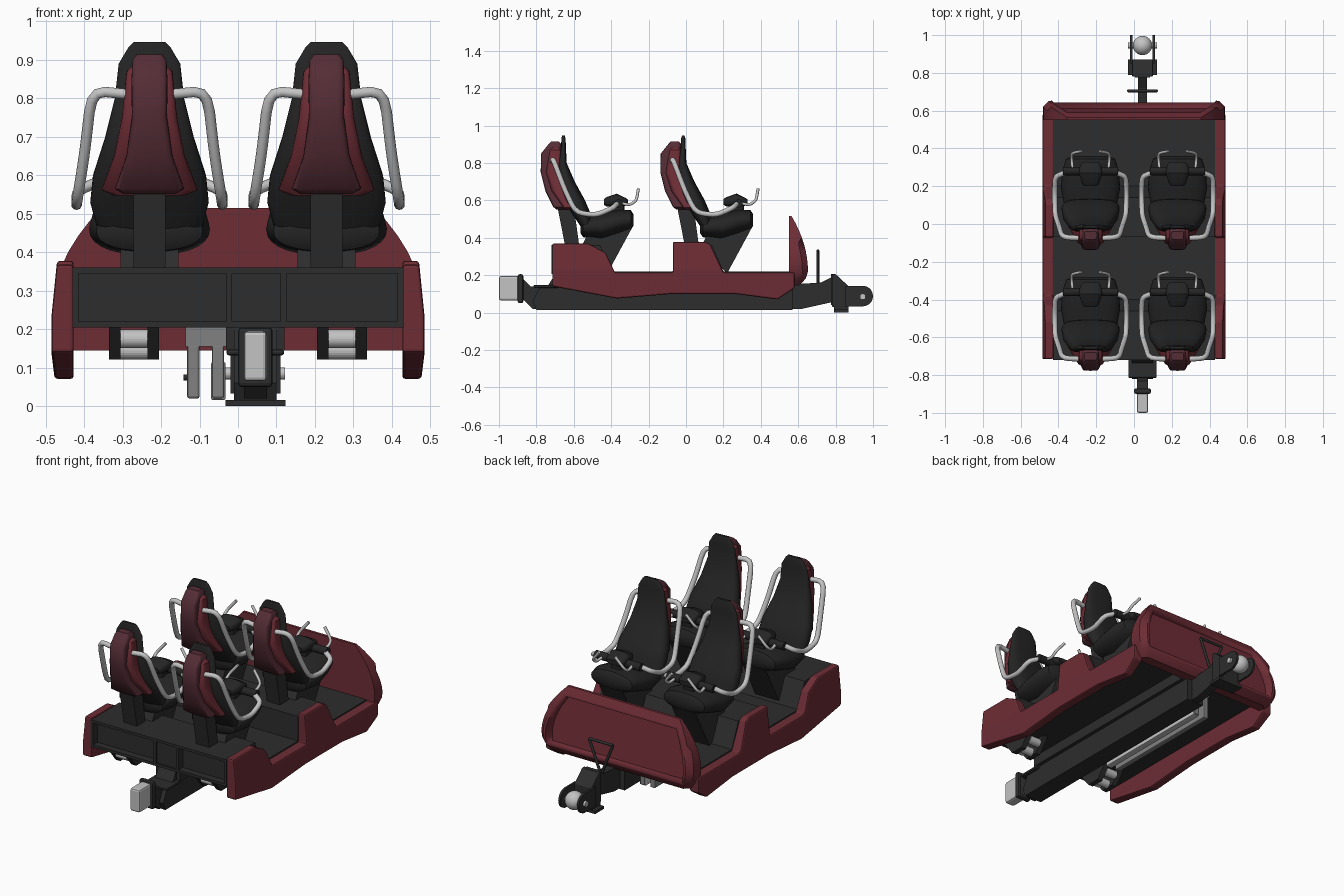
import bpy, bmesh, math
from mathutils import Vector

if "Cube" in bpy.data.objects:
    bpy.data.objects.remove(bpy.data.objects["Cube"])

def mat(name, r, g, b):
    m = bpy.data.materials.new(name)
    m.diffuse_color = (r, g, b, 1)
    m.use_nodes = True
    m.node_tree.nodes["Principled BSDF"].inputs["Base Color"].default_value = m.diffuse_color
    return m

RED = mat("dark red", .155, .026, .036)
MAROON = mat("maroon", .09, .026, .036)
DARK = mat("charcoal", .026, .026, .026)
BLACK = mat("seat black", .018, .018, .019)
STEEL = mat("light steel", .55, .55, .55)
GREY = mat("mid grey", .22, .22, .22)
C = .045  # the spine and couplings sit off centre

def finish(name, bm, m, bevel=0, smooth=False):
    bmesh.ops.recalc_face_normals(bm, faces=bm.faces)
    me = bpy.data.meshes.new(name)
    bm.to_mesh(me)
    bm.free()
    me.materials.append(m)
    ob = bpy.data.objects.new(name, me)
    bpy.context.collection.objects.link(ob)
    if bevel:
        b = ob.modifiers.new("bevel", 'BEVEL')
        b.width, b.segments, b.limit_method = bevel, 2, 'ANGLE'
    if smooth:
        bpy.context.view_layer.objects.active = ob
        ob.select_set(True)
        bpy.ops.object.shade_smooth_by_angle(angle=math.radians(40))
        ob.select_set(False)
    return ob

def prism(name, pts, hw, m, cx=0, bevel=0):
    """Side outline (y, z) extruded to half width hw about cx."""
    bm = bmesh.new()
    f = bm.faces.new([bm.verts.new((cx - hw, y, z)) for y, z in pts])
    g = bmesh.ops.extrude_face_region(bm, geom=[f])['geom']
    bmesh.ops.translate(bm, vec=(2 * hw, 0, 0), verts=[v for v in g if isinstance(v, bmesh.types.BMVert)])
    return finish(name, bm, m, bevel)

def box(name, cx, hw, y0, y1, z0, z1, m, bevel=0):
    return prism(name, [(y0, z0), (y1, z0), (y1, z1), (y0, z1)], hw, m, cx, bevel)

def rod(name, cx, hw, y, z, r, m):
    turn = [i * math.pi / 12 for i in range(24)]
    return prism(name, [(y + r * math.cos(a), z + r * math.sin(a)) for a in turn], hw, m, cx)

def loft(name, rings, m, axis='z', e=.7, n=28, cap=.014):
    """Rounded sections (t, centre, half width, half depth) along an axis, with rounded ends."""
    d = math.copysign(cap, rings[-1][0] - rings[0][0])
    ends = [(t + k, c, hw * .75, hd * .6) for (t, c, hw, hd), k in ((rings[0], -d), (rings[-1], d))]
    loops = []
    for t, c, hw, hd in [ends[0]] + rings + [ends[1]]:
        loops.append([])
        for i in range(n):
            co, si = math.cos(2 * math.pi * i / n), math.sin(2 * math.pi * i / n)
            u = math.copysign(abs(co) ** e, co) * hw
            w = math.copysign(abs(si) ** e, si) * hd + c
            loops[-1].append((u, w, t) if axis == 'z' else (u, t, w))
    return skin(name, loops, m)

def skin(name, loops, m):
    bm = bmesh.new()
    loops = [[bm.verts.new(p) for p in l] for l in loops]
    for a, b in zip(loops, loops[1:]):
        for i in range(len(a)):
            j = (i + 1) % len(a)
            bm.faces.new((a[i], a[j], b[j], b[i]))
    bm.faces.new(loops[0])
    bm.faces.new(loops[-1])
    return finish(name, bm, m, smooth=True)

def tube(name, pts, r, m):
    cu = bpy.data.curves.new(name, 'CURVE')
    cu.dimensions, cu.bevel_depth, cu.bevel_resolution, cu.use_fill_caps = '3D', r, 3, True
    s = cu.splines.new('POLY')
    p = [Vector(q) for q in pts]
    out = [p[0]]
    for a, b, c in zip(p, p[1:], p[2:]):   # round each corner
        q0, q1 = b.lerp(a, .35), b.lerp(c, .35)
        out += [q0.lerp(b, k / 3).lerp(b.lerp(q1, k / 3), k / 3) for k in range(4)]
    out.append(p[-1])
    s.points.add(len(out) - 1)
    for sp, q in zip(s.points, out):
        sp.co = (*q, 1)
    cu.materials.append(m)
    ob = bpy.data.objects.new(name, cu)
    bpy.context.collection.objects.link(ob)
    return ob

# Floor with a raised step under each seat row
prism("floor", [(-.68, .205), (-.68, .36), (-.46, .36), (-.4, .22), (-.07, .22), (-.07, .36), (.14, .36),
                (.2, .22), (.56, .22), (.56, .205)], .43, DARK)
# Frame around the recessed rear panel
for z in (.205, .345):
    box("rear_frame_rail", 0, .43, -.72, -.67, z, z + .015, DARK)
for x in (-.422, -.023, .118, .422):
    box("rear_frame_rib", x, .008, -.72, -.67, .21, .355, DARK)
box("rear_centre_plate", C, .065, -.71, -.67, .215, .35, DARK)

# Side fenders, leaning in above and below the waist
fender = [(-.715, .14), (-.37, .075), (-.07, .1), (.26, .1), (.49, .07), (.58, .13), (.58, .215), (.2, .215),
          (.13, .365), (.1, .378), (-.07, .378), (-.07, .215), (-.38, .215), (-.43, .32), (-.52, .368), (-.715, .368)]
for s in (-1, 1):
    ob = prism("side_fender", fender, .029, RED, s * .456, .008)
    bm = bmesh.new()
    bm.from_mesh(ob.data)
    bmesh.ops.bisect_plane(bm, geom=bm.verts[:] + bm.edges[:] + bm.faces[:], plane_co=(0, 0, .23), plane_no=(0, 0, 1))
    for v in bm.verts:
        if abs(v.co.x) > .45:
            v.co.x -= s * (max(0, v.co.z - .23) * .1 + max(0, .13 - v.co.z) * .15)
    bm.to_mesh(ob.data)
    bm.free()

# Front bumper: width and depth swell around the waist, front face recessed
loops = []
for k in range(11):
    z = .145 + .037 * k
    w = .482 - (1.8 if z > .25 else 4) * (z - .25) ** 2
    y = .652 - (1 if z > .22 else 8) * (z - .22) ** 2
    edge = y - .03 * (z < .4)
    loops.append([(-w, .55, z), (w, .55, z), (w, edge, z), (w - .03, y, z), (.03 - w, y, z), (-w, edge, z)])
bumper = skin("front_bumper", loops, RED)
bm = bmesh.new()
bm.from_mesh(bumper.data)
panel = [f for f in bm.faces if len(f.verts) == 4 and f.calc_center_median().y > .56
         and abs(f.calc_center_median().x) < .01 and .2 < f.calc_center_median().z < .49]
bmesh.ops.inset_region(bm, faces=panel, thickness=.015, depth=0)
bmesh.ops.inset_region(bm, faces=panel, thickness=.012, depth=0)
for v in {v for f in panel for v in f.verts}:   # push the panel back to a flat slope
    v.co.y = .612 - .16 * (v.co.z - .2)
for f in panel:
    f.smooth = False
bm.to_mesh(bumper.data)
bm.free()

# Central spine and rear coupling
prism("spine", [(-.78, .14), (-.82, .06), (-.8, .015), (.57, .015), (.57, .205), (-.7, .205), (-.74, .14)], .055, DARK, C)
box("spine_top_flange", C, .076, -.7, .56, .146, .206, DARK)
prism("spine_tail", [(-.88, .19), (-.88, .08), (-.82, .02), (-.7, .02), (-.7, .14), (-.83, .14)], .03, DARK, C)
box("rear_tab", C, .075, -.815, -.68, .132, .148, DARK, .007)
box("rear_coupler_plate", C, .045, -.9, -.87, .05, .205, DARK, .01)
box("rear_coupler_block", C, .03, -1, -.89, .065, .195, STEEL, .01)

# Front neck, fork and ball
prism("front_neck", [(.55, .02), (.62, .02), (.8, .06), (.8, .2), (.72, .16), (.55, .15)], .024, DARK, C)
prism("fork_body", [(.78, .03), (.87, .03), (.87, .14), (.8, .205), (.78, .205)], .055, DARK, C, .005)
box("fork_foot", C, .078, .79, .87, 0, .016, DARK)
box("fork_foot_web", C, .055, .79, .87, .01, .035, DARK)
box("fork_back_plate", C, .04, .775, .8, .04, .205, DARK)
arc = [math.pi * (i / 10 - .5) for i in range(11)]
arc = [(.945 + .055 * math.cos(a), .088 + .055 * math.sin(a)) for a in arc]
for s in (-1, 1):
    prism("fork_plate", [(.85, .143), (.85, .033)] + arc, .006, DARK, C + s * .059)
rod("fork_axle", C, .077, .945, .085, .016, STEEL)
bm = bmesh.new()
bmesh.ops.create_uvsphere(bm, u_segments=24, v_segments=14, radius=.051)
bmesh.ops.translate(bm, vec=(C, .945, .087), verts=bm.verts)
finish("coupling_ball", bm, STEEL, smooth=True)
# Triangular frame standing on the neck
tri = [(C, .705, .14), (C - .075, .705, .33), (C + .075, .705, .33)]
for i in range(3):
    tube("triangle_bar", [tri[i - 1], tri[i]], .008, DARK)

# Brake channel beside the spine, with a bright wear plate
box("channel_top", -.083, .053, -.28, .47, .155, .205, GREY)
for x in (-.116, -.052):
    box("channel_fin", x, .016, -.28, .47, .02, .16, GREY, .006)
box("wear_plate", -.051, .019, -.275, .465, .016, .115, STEEL, .005)
rod("channel_bolt", -.135, .007, -.2, .075, .008, DARK)

# Roller brackets under the rear
for s in (-1, 1):
    for x in (.22, .32):
        prism("roller_bracket", [(-.7, .21), (-.48, .21), (-.55, .122), (-.63, .122)], .015, DARK, s * x)
    for k in (-1, 0, 1):
        rod("roller", s * .27, .035, -.59 + k * .06, .145 + .03 * abs(k), .024, STEEL)

# One seat at x = 0 in the rear row
back = loft("seat_back", [(.932, -.655, .055, .011), (.89, -.655, .08, .013), (.8, -.66, .09, .022), (.7, -.64, .115, .045),
                          (.6, -.595, .147, .055), (.53, -.56, .154, .05), (.44, -.525, .13, .025)], BLACK)
cushion = loft("seat_cushion", [(-.55, .455, .138, .052), (-.45, .46, .157, .068), (-.36, .485, .15, .065),
                                (-.295, .495, .13, .052)], BLACK, axis='y', e=.88)
shell = loft("shell_centre", [(.9, -.7, .044, .035), (.85, -.722, .047, .053), (.75, -.73, .046, .047),
                              (.65, -.7, .06, .052), (.565, -.665, .09, .045)], MAROON, e=.35)
wings = loft("shell_wings", [(.87, -.697, .06, .032), (.75, -.705, .072, .045), (.65, -.675, .092, .045),
                             (.562, -.632, .125, .025)], RED, e=.45)
post = prism("seat_post", [(-.69, .58), (-.6, .57), (-.57, .35), (-.645, .35)], .042, DARK)
bracket = prism("seat_bracket", [(-.52, .43), (-.29, .45), (-.42, .21), (-.56, .35)], .075, DARK)
pad = loft("lap_pad", [(-.425, .592, .045, .025), (-.37, .602, .062, .034), (-.325, .592, .055, .022)], BLACK, axis='y')
bar = rod("lap_bar", 0, .145, -.36, .583, .022, BLACK)
stem = box("lap_stem", 0, .033, -.4, -.33, .48, .59, BLACK, .01)
seat = [back, cushion, shell, wings, post, bracket, pad, bar, stem]
# Restraint arms and hand grips on both sides
for s in (-1, 1):
    arm = [(.05, -.715, .81), (.15, -.71, .82), (.168, -.65, .66), (.188, -.59, .535), (.19, -.48, .52),
           (.188, -.39, .56), (.14, -.37, .58)]
    grip = [(.095, -.35, .585), (.1, -.3, .575), (.1, -.265, .6), (.05, -.255, .66)]
    seat.append(tube("restraint_arm", [(s * x, y, z) for x, y, z in arm], .014, STEEL))
    seat.append(tube("hand_grip", [(s * x, y, z) for x, y, z in grip], .008, STEEL))
# Repeat the seat for all four places
for ob in seat:
    for dx, dy in ((-.23, 0), (-.23, .64), (.23, .64)):
        c = ob.copy()
        c.location = (dx, dy, 0)
        bpy.context.collection.objects.link(c)
    ob.location.x = .23
